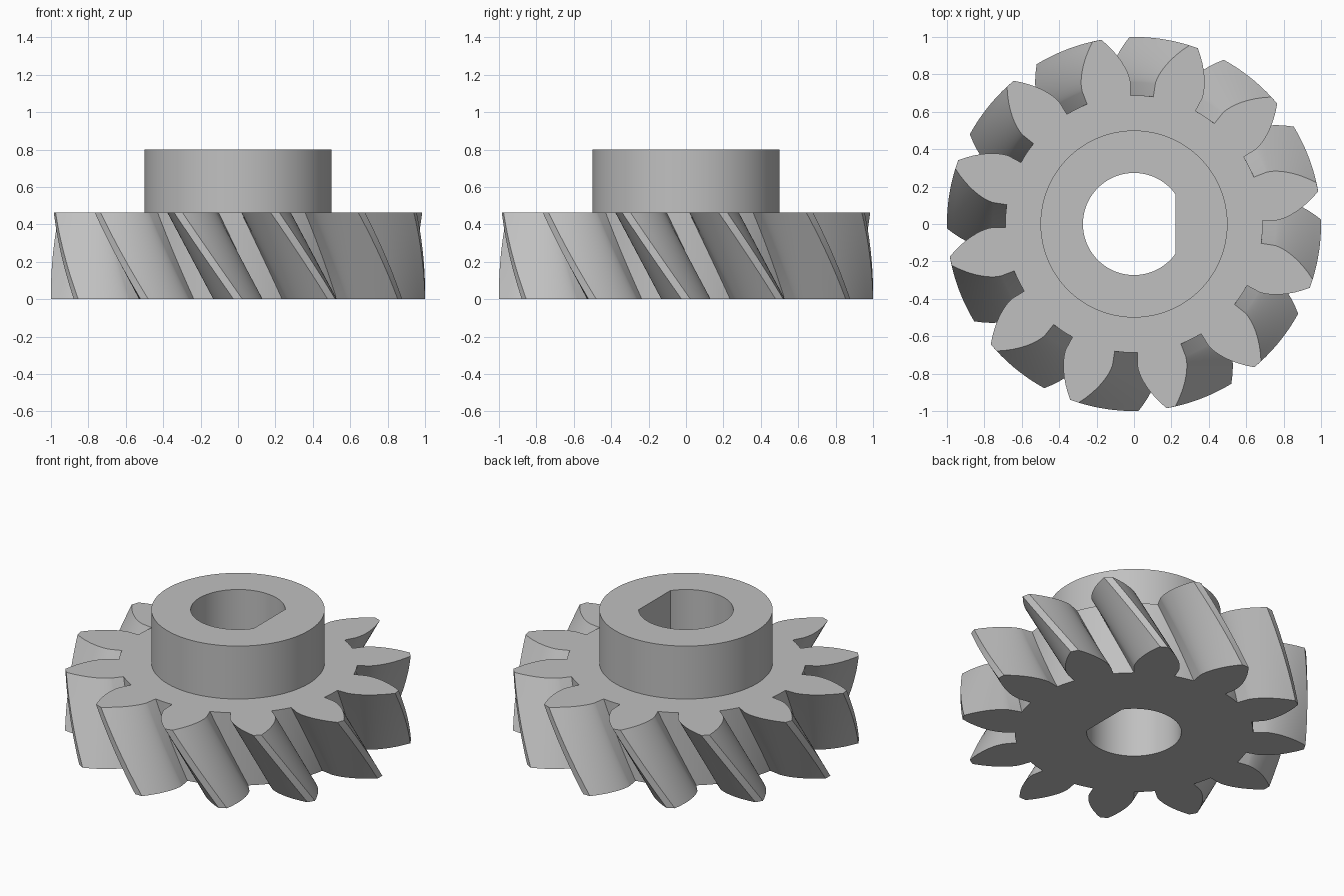
import bpy, bmesh
from math import sin, cos, tan, acos, sqrt, pi, radians

cube = bpy.data.objects.get("Cube")
if cube:
    bpy.data.objects.remove(cube, do_unlink=True)

TEETH = 12
ROOT_R, BASE_R, TIP_R = 0.688, 0.758, 1.0
BASE_HALF = radians(9.95)       # half angle of a tooth at its base circle
TWIST = radians(-18.6)          # rotation from the bottom face to the top face
GEAR_TOP, HUB_TOP, HUB_R = 0.463, 0.80, 0.50
BORE_R, FLAT_X = 0.273, 0.222

steel = bpy.data.materials.new("plain grey")
steel.use_nodes = True
grey = (0.53, 0.53, 0.53, 1)
steel.diffuse_color = grey
steel.node_tree.nodes["Principled BSDF"].inputs["Base Color"].default_value = grey


def polar(r, a):
    return r * cos(a), r * sin(a)


def tooth_outline():
    """Involute teeth with radial roots, counter-clockwise."""
    steps = 10
    flank = [(ROOT_R, BASE_HALF)]
    for i in range(steps + 1):
        r = BASE_R + (TIP_R - BASE_R) * (i / steps) ** 1.5
        pressure = acos(min(1, BASE_R / r))
        flank.append((r, BASE_HALF - (tan(pressure) - pressure)))
    pitch = 2 * pi / TEETH
    points = []
    for t in range(TEETH):
        mid = t * pitch
        points += [polar(r, mid - h) for r, h in flank]
        points += [polar(r, mid + h) for r, h in reversed(flank)]
        # rounded floor of the gap
        gap = pitch - 2 * BASE_HALF
        points += [polar(ROOT_R, mid + BASE_HALF + gap * k / 3) for k in (1, 2)]
    return points


def circle(r, n=96):
    return [polar(r, 2 * pi * i / n) for i in range(n)]


def bore_outline(n=72):
    """Round hole with one flat side."""
    start = acos(FLAT_X / BORE_R)
    return [polar(BORE_R, start + (2 * pi - 2 * start) * i / n) for i in range(n + 1)]


def wall(bm, outline, z0, z1, twist=0, layers=1):
    """Sweep an outline upward; return the edges of its end loops."""
    rings = []
    for k in range(layers + 1):
        f = k / layers
        c, s = cos(twist * f), sin(twist * f)
        rings.append([bm.verts.new((x * c - y * s, x * s + y * c, z0 + (z1 - z0) * f))
                      for x, y in outline])
    n = len(outline)
    for low, high in zip(rings, rings[1:]):
        for i in range(n):
            j = (i + 1) % n
            bm.faces.new((low[i], low[j], high[j], high[i]))
    return [[bm.edges.get((ring[i], ring[(i + 1) % n])) for i in range(n)]
            for ring in (rings[0], rings[-1])]


def bored_part(name, outline, z0, z1, twist=0, layers=1):
    bm = bmesh.new()
    outer = wall(bm, outline, z0, z1, twist, layers)
    inner = wall(bm, bore_outline(), z0, z1)
    # end faces with the bore left open
    for a, b, up in zip(outer, inner, (-1, 1)):
        bmesh.ops.triangle_fill(bm, edges=a + b, use_beauty=True, normal=(0, 0, up))
    bmesh.ops.recalc_face_normals(bm, faces=bm.faces[:])
    mesh = bpy.data.meshes.new(name)
    bm.to_mesh(mesh)
    bm.free()
    mesh.materials.append(steel)
    ob = bpy.data.objects.new(name, mesh)
    bpy.context.collection.objects.link(ob)
    bpy.ops.object.select_all(action='DESELECT')
    ob.select_set(True)
    bpy.context.view_layer.objects.active = ob
    bpy.ops.object.shade_smooth_by_angle(angle=radians(25))
    return ob


bored_part("helical_gear", tooth_outline(), 0, GEAR_TOP, TWIST, 20)
bored_part("hub", circle(HUB_R), GEAR_TOP, HUB_TOP)
